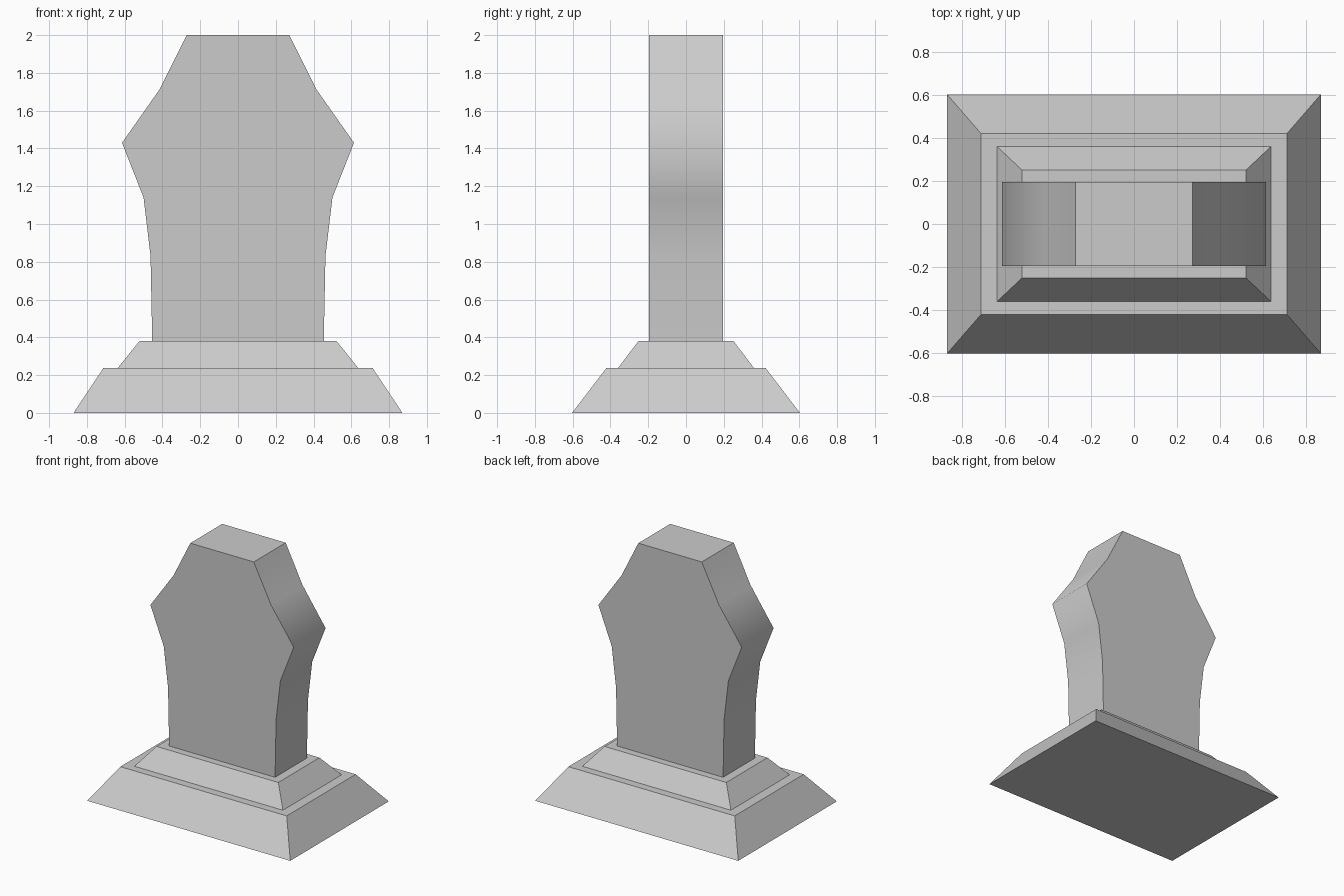
import bpy, bmesh
from math import radians

if "Cube" in bpy.data.objects:
    bpy.data.objects.remove(bpy.data.objects["Cube"])


def make_object(name, bm):
    bmesh.ops.recalc_face_normals(bm, faces=bm.faces)
    mesh = bpy.data.meshes.new(name)
    bm.to_mesh(mesh)
    bm.free()
    obj = bpy.data.objects.new(name, mesh)
    bpy.context.collection.objects.link(obj)
    return obj


def tapered_block(name, z0, z1, bottom, top):
    """Box from z0 to z1 with (half x, half y) given for bottom and top."""
    bm = bmesh.new()
    bmesh.ops.create_cube(bm, size=2)
    for v in bm.verts:
        half, z = (top, z1) if v.co.z > 0 else (bottom, z0)
        v.co = (v.co.x * half[0], v.co.y * half[1], z)
    return make_object(name, bm)


def extruded_outline(name, half_profile, half_depth):
    """Mirror a right-hand (x, z) profile and extrude it along y."""
    outline = half_profile + [(-x, z) for x, z in reversed(half_profile)]
    bm = bmesh.new()
    face = bm.faces.new([bm.verts.new((x, -half_depth, z)) for x, z in outline])
    result = bmesh.ops.extrude_face_region(bm, geom=[face], use_keep_orig=True)
    moved = [g for g in result["geom"] if isinstance(g, bmesh.types.BMVert)]
    bmesh.ops.translate(bm, verts=moved, vec=(0, 2 * half_depth, 0))
    return make_object(name, bm)


# Stepped plinth
tapered_block("lower_plinth", 0, 0.237, (0.87, 0.603), (0.713, 0.422))
tapered_block("upper_plinth", 0.237, 0.38, (0.637, 0.36), (0.522, 0.252))

# Upright headstone slab with softly shaded sides
slab = extruded_outline("headstone_slab", [
    (0.454, 0.38), (0.463, 0.83), (0.50, 1.14),
    (0.614, 1.43), (0.417, 1.71), (0.272, 2.0),
], 0.195)
bpy.context.view_layer.objects.active = slab
slab.select_set(True)
bpy.ops.object.shade_smooth_by_angle(angle=radians(60))
